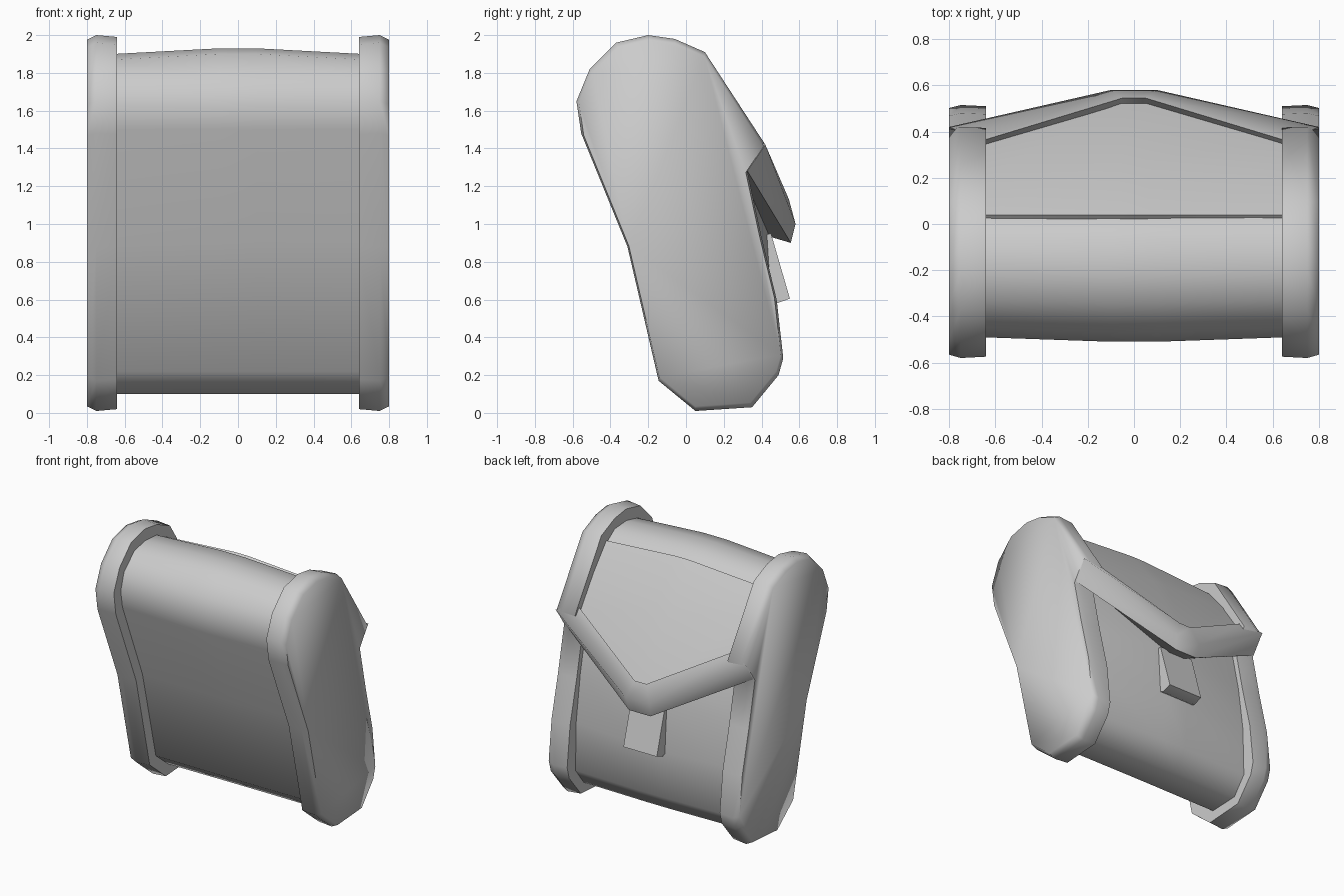
import bpy, bmesh

if "Cube" in bpy.data.objects:
    bpy.data.objects.remove(bpy.data.objects["Cube"])


def loft(name, sections, angle=60):
    """Skin a list of closed sections (lists of xyz) and cap both ends."""
    bm = bmesh.new()
    rings = [[bm.verts.new(p) for p in s] for s in sections]
    n = len(rings[0])
    for a, b in zip(rings, rings[1:]):
        for i in range(n):
            j = (i + 1) % n
            bm.faces.new((a[i], a[j], b[j], b[i]))
    bm.faces.new(rings[0])
    bm.faces.new(rings[-1])
    bmesh.ops.recalc_face_normals(bm, faces=bm.faces)
    me = bpy.data.meshes.new(name)
    bm.to_mesh(me)
    bm.free()
    ob = bpy.data.objects.new(name, me)
    bpy.context.collection.objects.link(ob)
    bpy.ops.object.select_all(action='DESELECT')
    ob.select_set(True)
    bpy.context.view_layer.objects.active = ob
    bpy.ops.object.shade_smooth_by_angle(angle=angle * 3.14159 / 180)
    return ob


# Side panels: leaning rounded outline (y, z), notched under the flap edge
outline = [(0.05, 0.01), (0.35, 0.03), (0.49, 0.20), (0.515, 0.29), (0.48, 0.60),
           (0.40, 0.93), (0.325, 1.28), (0.42, 1.42), (0.10, 1.91), (-0.06, 1.98),
           (-0.20, 2.0), (-0.37, 1.96), (-0.51, 1.82), (-0.58, 1.65), (-0.555, 1.48),
           (-0.31, 0.88), (-0.145, 0.17)]


def side_section(x, k):
    return [(x, y * k, 1 + (z - 1) * k) for y, z in outline]


for name, s in (("left_side_panel", -1), ("right_side_panel", 1)):
    loft(name, [side_section(s * 0.64, 0.99), side_section(s * 0.75, 1.0),
                side_section(s * 0.80, 0.975)], 75)

# Main body between the panels, slightly swollen in the middle
profile = [(0.08, 0.10), (0.31, 0.11), (0.41, 0.24), (0.40, 0.60), (0.35, 0.95),
           (0.28, 1.27), (0.22, 1.52), (0.04, 1.82), (-0.06, 1.89), (-0.20, 1.90),
           (-0.33, 1.87), (-0.45, 1.76), (-0.49, 1.63), (-0.47, 1.50),
           (-0.23, 0.90), (-0.07, 0.22)]
bulge = {4: 0.07, 3: 0.04, 5: 0.07}


def body_section(x, t):
    return [(x, y * (1 + 0.04 * t) + bulge.get(i, 0) * t,
             z + (0.03 * t if z > 1.8 else 0)) for i, (y, z) in enumerate(profile)]


loft("bag_body", [body_section(-0.66, 0), body_section(-0.1, 1),
                  body_section(0.1, 1), body_section(0.66, 0)])


# Flap sheet: from the top of the bag down to a central point
def flap_edge(x):
    return [(x, 0.04, 1.84), (x, 0.19, 1.66), (x, 0.355, 1.42),
            (x, 0.29, 1.38), (x, -0.02, 1.80)]


def flap_mid(x):
    return [(x, 0.04, 1.88), (x, 0.28, 1.58), (x, 0.535, 1.07),
            (x, 0.46, 1.02), (x, -0.02, 1.82)]


loft("flap", [flap_edge(-0.66), flap_mid(-0.06), flap_mid(0.06), flap_edge(0.66)])


# Thick rim along the pointed lower edge of the flap
def rim_end(s):
    return [(s * 0.66, 0.36, 1.47), (s * 0.80, 0.42, 1.42),
            (s * 0.79, 0.325, 1.28), (s * 0.66, 0.27, 1.34)]


def rim_mid(s):
    return [(s * 0.05, 0.545, 1.13), (s * 0.10, 0.58, 1.00),
            (s * 0.09, 0.555, 0.90), (s * 0.06, 0.42, 0.94)]


loft("flap_rim", [rim_end(-1), rim_mid(-1), rim_mid(1), rim_end(1)], 75)


# Closure tab sticking out under the flap point
def tab_section(x):
    return [(x, 0.45, 0.95), (x, 0.55, 0.605), (x, 0.48, 0.58), (x, 0.38, 0.62),
            (x, 0.36, 0.93)]


loft("closure_tab", [tab_section(-0.14), tab_section(0.14)])
